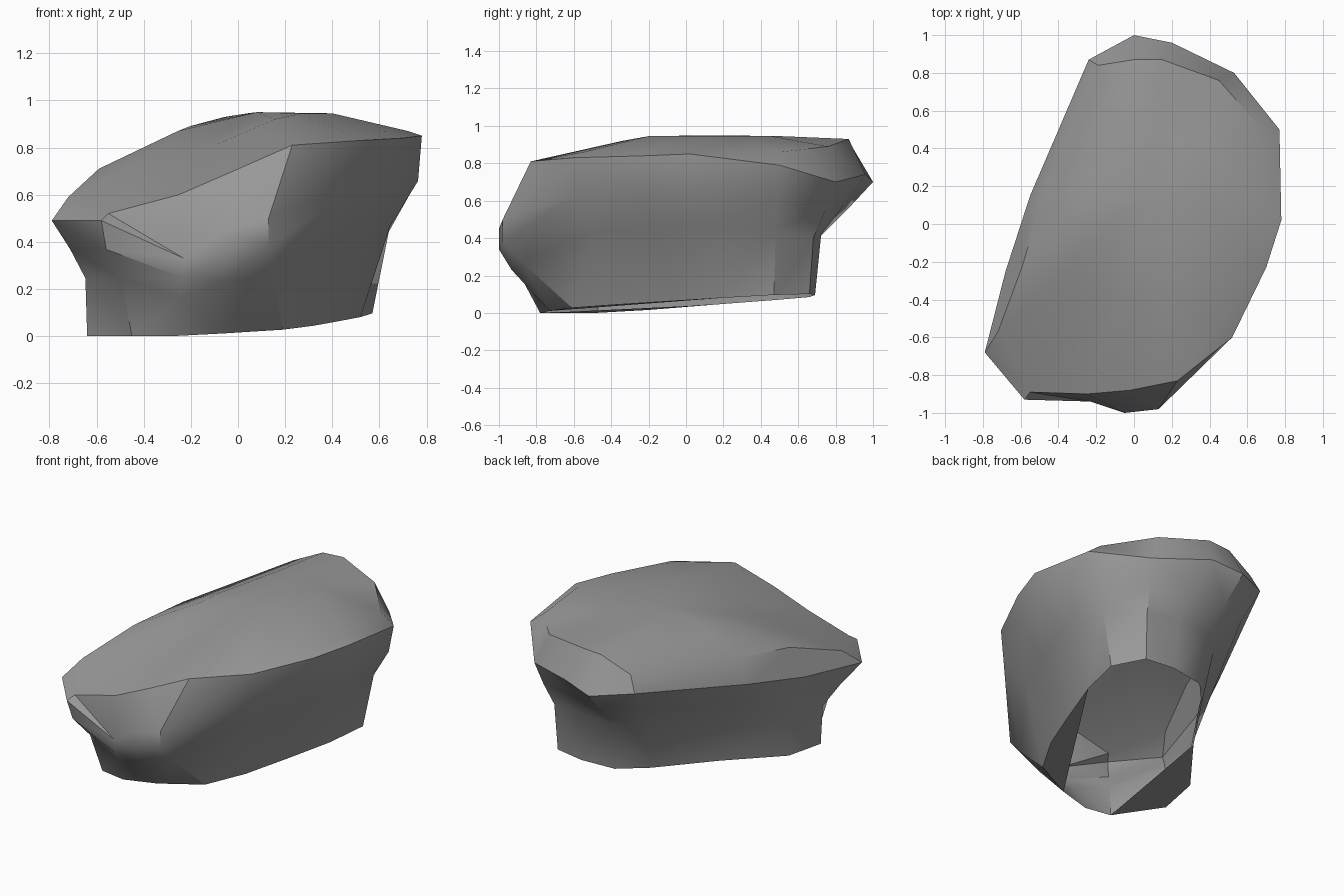
import bpy
import bmesh
from math import radians
from mathutils import Vector

cube = bpy.data.objects.get("Cube")
if cube:
    bpy.data.objects.remove(cube, do_unlink=True)

# Stone colour
stone = bpy.data.materials.new("stone_grey")
stone.use_nodes = True
colour = (0.32, 0.32, 0.32, 1)
stone.diffuse_color = colour
shader = stone.node_tree.nodes["Principled BSDF"]
shader.inputs["Base Color"].default_value = colour
shader.inputs["Roughness"].default_value = 0.9

# Outlines run counter-clockwise from the front corner on the -x side.
# Widest outline, where the wall meets the crown
rim = [(-.79, -.68, .49), (-.58, -.93, .49), (-.23, -.94, .33),
       (-.05, -1, .45), (.13, -.98, .5), (.52, -.6, .83),
       (.7, -.23, .84), (.78, .02, .85), (.77, .5, .79),
       (.53, .8, .7), (.2, .96, .74), (0, 1, .7),
       (-.24, .87, .73), (-.55, .15, .6), (-.68, -.25, .53)]

# Upper edge, where the crown flattens
shoulder = [(-.72, -.57, .59), (-.55, -.89, .52), (-.25, -.9, .6),
            (-.02, -.88, .7), (.23, -.83, .81), (.46, -.55, .86),
            (.62, -.2, .87), (.72, .05, .87), (.68, .5, .86),
            (.45, .76, .89), (.15, .87, .93), (0, .87, .92),
            (-.19, .84, .83), (-.49, .13, .75), (-.59, -.22, .71)]

# Narrow footprint, with how far the wall bulges halfway up
foot = [(-.64, -.47, .05), (-.45, -.75, .35), (-.28, -.78, .55),
        (-.07, -.73, .75), (.19, -.61, .7), (.32, -.38, .5),
        (.42, -.1, .48), (.52, .2, .48), (.57, .47, .35),
        (.46, .66, .15), (.27, .69, .12), (.05, .66, .12),
        (-.1, .5, .2), (-.34, .14, .2), (-.6, -.2, .1)]


def base_height(x, y):
    """The open lower edge rises gently towards the back."""
    return max(0, .05 + .04 * x + .05 * y)


rim = [Vector(p) for p in rim]
shoulder = [Vector(p) for p in shoulder]
base = [Vector((x, y, base_height(x, y))) for x, y, bulge in foot]

# Waist halfway up the wall, and the lip that overhangs it
waist, lip = [], []
for low, high, (x, y, bulge) in zip(base, rim, foot):
    middle = low.lerp(high, bulge)
    middle.z = (low.z + high.z) / 2
    waist.append(middle)
    under = middle.lerp(high, min(1, .4 + bulge))
    under.z = (middle.z + high.z) / 2
    lip.append(under)

# Crown, halfway to the peak and slightly domed
peak = Vector((.08, .15, .95))
crown = [p.lerp(peak, .5) for p in shoulder]
for p in crown:
    p.z = min(.945, p.z + .04)

# Stitch the outlines into a hollow shell, open underneath
bm = bmesh.new()
rings = [[bm.verts.new(p) for p in outline]
         for outline in (base, waist, lip, rim, shoulder, crown)]
count = len(rim)
for lower, upper in zip(rings, rings[1:]):
    for i in range(count):
        j = (i + 1) % count
        bm.faces.new((lower[i], lower[j], upper[j], upper[i]))

# Close the crown at the peak
tip = bm.verts.new(peak)
for i in range(count):
    bm.faces.new((rings[-1][i], rings[-1][(i + 1) % count], tip))

# Two flat patches that bridge the lower edge on either side
for first, last in ((-2, 1), (3, 7)):
    bm.faces.new([rings[0][i] for i in range(last, first - 1, -1)])

bmesh.ops.triangulate(bm, faces=bm.faces[:])
bmesh.ops.recalc_face_normals(bm, faces=bm.faces[:])

mesh = bpy.data.meshes.new("boulder")
bm.to_mesh(mesh)
bm.free()
mesh.materials.append(stone)
boulder = bpy.data.objects.new("boulder", mesh)
bpy.context.collection.objects.link(boulder)

# Soft faces with crisp broken edges
bpy.ops.object.select_all(action="DESELECT")
boulder.select_set(True)
bpy.context.view_layer.objects.active = boulder
bpy.ops.object.shade_smooth_by_angle(angle=radians(35))
